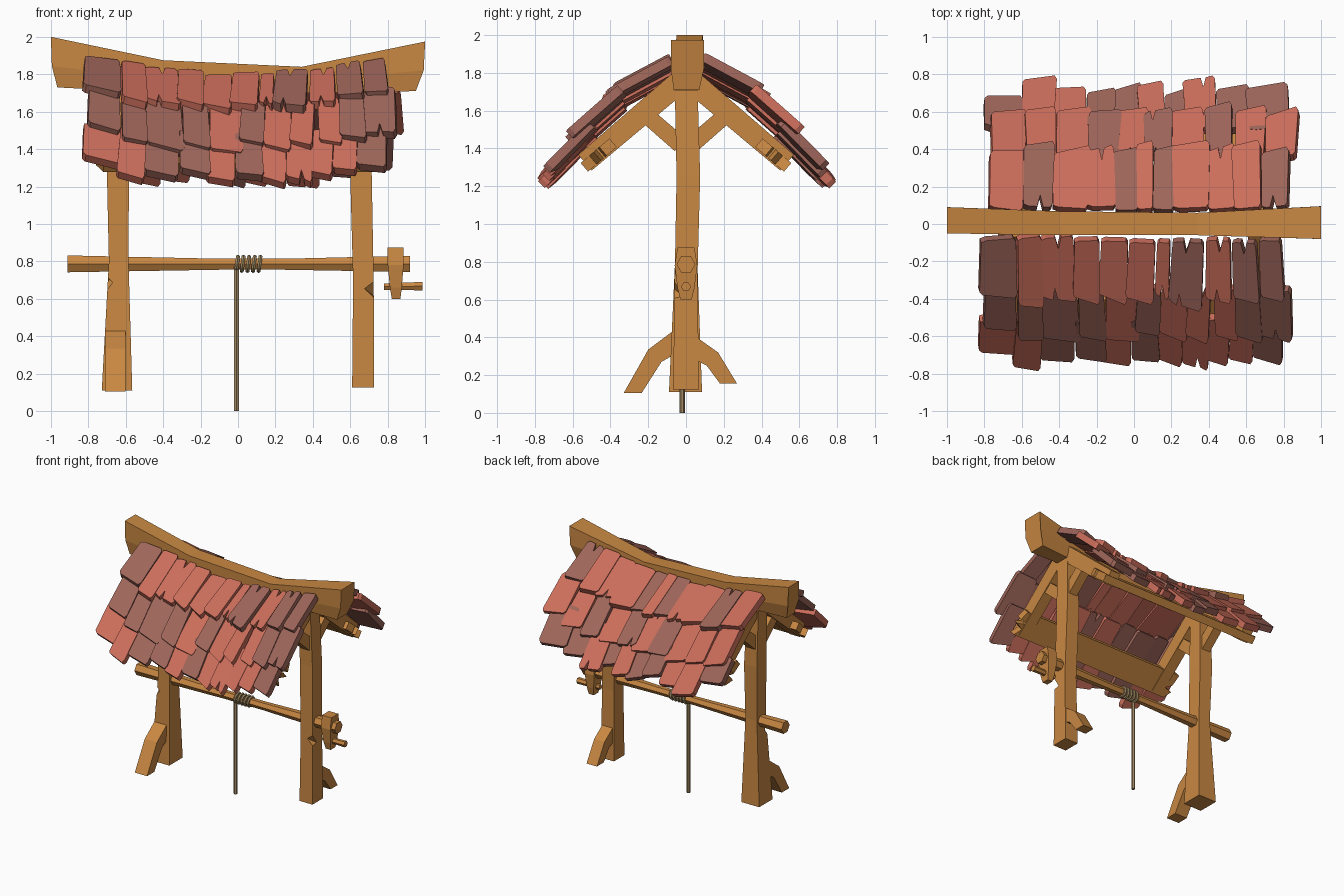
import bpy, bmesh, math, random
from mathutils import Vector

if "Cube" in bpy.data.objects:
    bpy.data.objects.remove(bpy.data.objects["Cube"])

random.seed(11)
rnd = random.uniform


def material(name, rgb):
    m = bpy.data.materials.new(name)
    m.diffuse_color = (*rgb, 1)
    m.use_nodes = True
    m.node_tree.nodes["Principled BSDF"].inputs["Base Color"].default_value = m.diffuse_color
    return m


WOOD = material("wood", (0.58, 0.245, 0.055))
RED = material("clay_red", (0.60, 0.155, 0.105))
DUSTY = material("clay_dusty", (0.34, 0.13, 0.10))
ROPE = material("rope", (0.36, 0.255, 0.125))


def finish(name, bm, mats):
    bmesh.ops.recalc_face_normals(bm, faces=bm.faces)
    me = bpy.data.meshes.new(name)
    bm.to_mesh(me)
    bm.free()
    for m in mats:
        me.materials.append(m)
    ob = bpy.data.objects.new(name, me)
    bpy.context.collection.objects.link(ob)
    return ob


def add_loft(bm, rings, mat=0):
    """Skin equal-length rings of points and cap both ends."""
    vs = [[bm.verts.new(p) for p in r] for r in rings]
    n = len(vs[0])
    fs = [bm.faces.new(vs[0]), bm.faces.new(vs[-1])]
    for a, b in zip(vs, vs[1:]):
        fs += [bm.faces.new((a[i], a[(i + 1) % n], b[(i + 1) % n], b[i])) for i in range(n)]
    for f in fs:
        f.material_index = mat


def loft(name, rings, mat=WOOD):
    bm = bmesh.new()
    add_loft(bm, rings)
    return finish(name, bm, [mat])


def slab(bm, outline, o, u, v, t, mat=0):
    """Extrude a flat outline, spanned by u and v, through thickness t."""
    n = u.cross(v).normalized() * t / 2
    add_loft(bm, [[o + u * a + v * b + n * k for a, b in outline] for k in (-1, 1)], mat)


def rect_z(x0, x1, y0, y1, z):
    return [(x0, y0, z), (x1, y0, z), (x1, y1, z), (x0, y1, z)]


def ngon_x(x, z, r, n=6, y=0):
    return [(x, y + r * math.cos(math.tau * i / n), z + r * math.sin(math.tau * i / n)) for i in range(n)]


def strut(name, x, w, a, b, ha, hb):
    """Timber in the y-z plane from a to b, w wide along x."""
    a, b = Vector((x, *a)), Vector((x, *b))
    n = (b - a).normalized().cross(Vector((1, 0, 0)))
    e = Vector((w / 2, 0, 0))
    return loft(name, [[p - e - n * h, p + e - n * h, p + e + n * h, p - e + n * h]
                       for p, h in ((a, ha / 2), (b, hb / 2))])


def chip(ob, loc, size, rot):
    """Cut a wedge out of a timber corner."""
    bpy.ops.mesh.primitive_cube_add(size=size, location=loc, rotation=rot)
    c = bpy.context.object
    c.name = "chip_cutter"
    c.hide_render = True
    c.hide_viewport = True
    m = ob.modifiers.new("chip", 'BOOLEAN')
    m.operation, m.object, m.solver = 'DIFFERENCE', c, 'EXACT'


# Sagging ridge beam, with chamfered lower edges
ridge = []
for xt, xb, zt, zb, y0, y1 in ((-1, -0.965, 2.0, 1.73, -0.05, 0.09), (-0.4, -0.4, 1.875, 1.70, -0.06, 0.068),
                               (0.34, 0.34, 1.84, 1.70, -0.06, 0.06), (1.0, 0.95, 1.975, 1.71, -0.08, 0.095)):
    zm = zb + 0.42 * (zt - zb)
    xm = xt + 0.15 * (xb - xt)
    ridge.append([(xt, y0, zt), (xt, y1, zt), (xm, y1, zm), (xb, y1 - 0.025, zb),
                  (xb, y0 + 0.015, zb), (xm, y0, zm)])
loft("ridge_beam", ridge)

# Posts
left = loft("left_post", [rect_z(-0.728, -0.565, -0.09, 0.085, 0.11), rect_z(-0.69, -0.585, -0.058, 0.06, 0.8),
                          rect_z(-0.70, -0.583, -0.05, 0.075, 1.25), rect_z(-0.70, -0.60, -0.06, 0.055, 1.76)])
right = loft("right_post", [rect_z(0.61, 0.728, -0.068, 0.07, 0.125), rect_z(0.615, 0.725, -0.06, 0.06, 0.7),
                            rect_z(0.60, 0.715, -0.05, 0.075, 1.25), rect_z(0.60, 0.70, -0.06, 0.06, 1.76)])
chip(right, (0.75, -0.085, 0.65), 0.10, (0.6, 0.5, 0.78))
chip(left, (-0.715, -0.08, 0.68), 0.07, (0.6, 0.5, 0.78))


# Foot braces: leaning planks with a bent outer edge
def foot(name, x0, x1, prof):
    loft(name, [[(x, y, z) for y, z in prof] for x in (x0, x1)])


foot("front_foot_brace", -0.712, -0.60,
     [(-0.33, 0.105), (-0.235, 0.105), (-0.13, 0.27), (-0.06, 0.31), (-0.06, 0.44), (-0.20, 0.335)])
foot("back_foot_brace", 0.625, 0.72,
     [(0.27, 0.155), (0.18, 0.155), (0.11, 0.25), (0.05, 0.28), (0.05, 0.405), (0.17, 0.32)])

# Rafters and knee braces, on both posts and both slopes
for side, x in (("left", -0.645), ("right", 0.655)):
    for face, s in (("front", -1), ("back", 1)):
        strut(f"{side}_{face}_rafter", x, 0.09, (s * 0.03, 1.755), (s * 0.535, 1.325), 0.12, 0.11)
        strut(f"{side}_{face}_knee_brace", x, 0.075, (s * 0.03, 1.42), (s * 0.25, 1.61), 0.09, 0.085)

# Eave boards with split ends
for face, s in (("front", -1), ("back", 1)):
    bm = bmesh.new()
    outline = [(-0.75, -0.10), (0.73, -0.10), (0.75, -0.03), (0.68, -0.015), (0.76, 0.01), (0.70, 0.04),
               (0.74, 0.10), (-0.72, 0.10), (-0.76, 0.04), (-0.69, 0.025), (-0.74, -0.01)]
    slab(bm, outline, Vector((0, s * 0.462, 1.365)), Vector((1, 0, 0)), Vector((0, s * 0.76, -0.65)), 0.06)
    finish(f"{face}_eave_board", bm, [WOOD])


# Roof tiles: one course runs from a to b (y, z); edges are tile borders along x
def course(name, s, a, b, sag, code, edges, extra=None):
    bm = bmesh.new()
    for i, c in enumerate(code):
        x, w = (edges[i] + edges[i + 1]) / 2, (edges[i + 1] - edges[i]) / 2 + rnd(-0.003, 0.008)
        d = Vector((0, s * (b[0] - a[0]), b[1] - a[1]))
        end = d.length + (extra[i] if extra else rnd(-0.02, 0.03))
        v = (d.normalized() + Vector((rnd(-0.05, 0.05), 0, 0))).normalized()
        u = Vector((1, 0, 2 * sag * x / 0.78 ** 2 + rnd(-0.06, 0.06)))
        u = (u - v * u.dot(v)).normalized()
        n = u.cross(v).normalized()
        n = n if n.z > 0 else -n
        slant, top = rnd(0.008, 0.028), rnd(-0.015, 0.02)
        outline = [(-w * 0.9, top + 0.01), (-w * 0.6, top)]
        if random.random() < 0.3:      # cracked upper edge
            k = rnd(-0.2, 0.3) * w
            outline += [(k - 0.015, top), (k, top + 0.07), (k + 0.018, top)]
        outline += [(w * 0.8, top), (w * 0.95, top + 0.02), (w, end + slant - 0.025), (w * 0.85, end + slant)]
        if random.random() < 0.12:     # cracked lower edge
            k = rnd(-0.4, 0.3) * w
            outline += [(k + 0.015, end), (k, end - 0.07), (k - 0.012, end)]
        outline += [(-w * 0.85, end - slant), (-w, end - slant - 0.02)]
        o = Vector((x, s * a[0], a[1] + sag * (x / 0.78) ** 2)) + n * (rnd(-0.006, 0.006) + 0.01 * (i % 2))
        slab(bm, outline, o, u, v, 0.05, "RD".index(c))
    finish(name, bm, [RED, DUSTY])


UPPER = ((0.07, 1.785), (0.395, 1.61), 0.095)
MIDDLE = ((0.33, 1.625), (0.595, 1.39), 0.085)
LOWER = ((0.49, 1.465), (0.715, 1.235), 0.07)
course("front_upper_tiles", -1, *UPPER, "DRRRRRRDRDD",
       [-0.83, -0.63, -0.5, -0.33, -0.18, -0.03, 0.12, 0.2, 0.38, 0.52, 0.66, 0.79],
       [-0.02, 0.04, 0, 0, 0, 0, -0.02, 0.03, 0.01, 0, 0])
course("front_middle_tiles", -1, *MIDDLE, "DDDDRDRRRDD",
       [-0.81, -0.63, -0.5, -0.31, -0.16, 0.02, 0.14, 0.29, 0.42, 0.54, 0.67, 0.84],
       [-0.06, 0.01, 0.02, 0, 0.02, -0.04, 0, 0, 0, 0, 0])
course("front_lower_tiles", -1, *LOWER, "RRDDRDRRRRD",
       [-0.83, -0.63, -0.49, -0.32, -0.16, -0.02, 0.12, 0.26, 0.39, 0.52, 0.64, 0.80],
       [-0.05, 0.05, 0, -0.02, 0.02, -0.01, 0.02, 0.04, 0.01, 0, 0])
course("back_upper_tiles", 1, *UPPER, "RDRRDRDRRRD",
       [-0.78, -0.6, -0.44, -0.25, -0.1, 0.02, 0.1, 0.21, 0.4, 0.54, 0.68, 0.83])
course("back_middle_tiles", 1, *MIDDLE, "RRRDRDRDRR",
       [-0.77, -0.58, -0.42, -0.25, -0.09, 0.06, 0.2, 0.38, 0.53, 0.7, 0.87])
course("back_lower_tiles", 1, *LOWER, "DRRDDRDRDD",
       [-0.81, -0.61, -0.43, -0.25, -0.11, 0.03, 0.17, 0.28, 0.44, 0.61, 0.84],
       [-0.07, 0.06, 0, -0.04, 0.01, 0.02, -0.03, 0.06, 0, 0])

# Winding axle, crank arm and handle
loft("axle", [ngon_x(-0.91, 0.787, 0.052), ngon_x(-0.1, 0.785, 0.034), ngon_x(0.25, 0.785, 0.034),
              ngon_x(0.92, 0.787, 0.05)])
loft("crank_arm", [rect_z(0.822, 0.868, -0.03, 0.03, 0.60), rect_z(0.812, 0.875, -0.045, 0.045, 0.66),
                   rect_z(0.80, 0.885, -0.06, 0.06, 0.78), rect_z(0.80, 0.885, -0.045, 0.045, 0.875)])
loft("crank_handle", [ngon_x(0.78, 0.665, 0.02), ngon_x(0.985, 0.668, 0.026)])

# Rope coils and hanging rope
for i in range(5):
    bpy.ops.mesh.primitive_torus_add(major_radius=0.037, minor_radius=0.012, major_segments=12, minor_segments=6,
                                     location=(-0.005 + i * 0.03, 0, 0.787), rotation=(0, math.pi / 2 + 0.12, 0))
    bpy.context.object.name = f"rope_coil_{i + 1}"
    bpy.context.object.data.materials.append(ROPE)
bpy.ops.mesh.primitive_cylinder_add(vertices=6, radius=0.014, depth=0.79, location=(-0.008, -0.02, 0.395))
bpy.context.object.name = "hanging_rope"
bpy.context.object.data.materials.append(ROPE)
